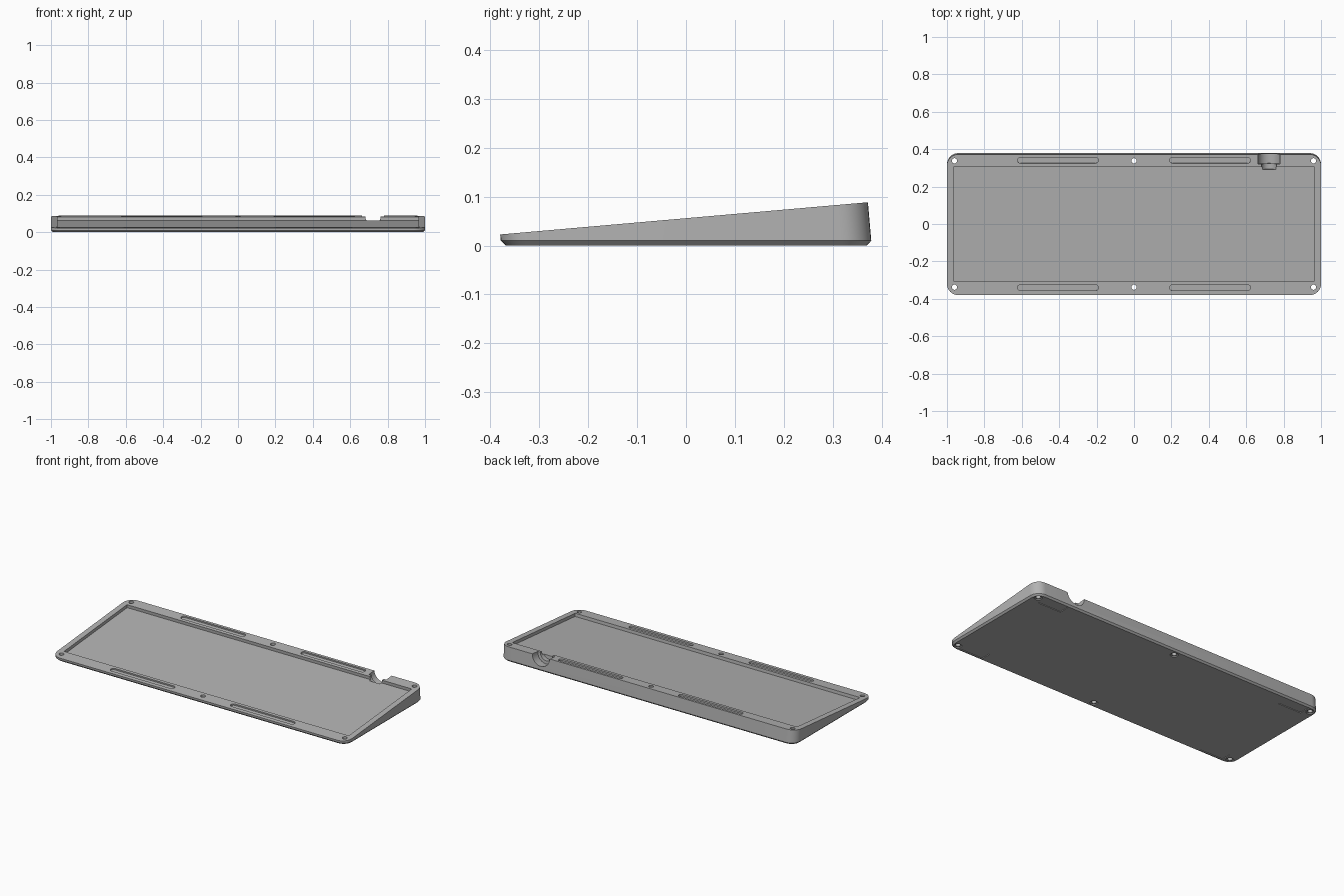
import bpy, bmesh, math
from mathutils import Matrix, Vector

if "Cube" in bpy.data.objects:
    bpy.data.objects.remove(bpy.data.objects["Cube"])

grey = bpy.data.materials.new("case grey")
grey.use_nodes = True
colour = (0.45, 0.45, 0.45, 1)
grey.diffuse_color = colour
grey.node_tree.nodes["Principled BSDF"].inputs["Base Color"].default_value = colour

# Sloped frame: local z = 0 is the top face of the wedge
SLOPE = Matrix.Translation((0, -0.004, 0.0555)) @ Matrix.Rotation(math.radians(5), 4, 'X')
FLAT = Matrix.Identity(4)


def rounded_outline(cx, cy, hx, hy, r, steps=8):
    """Outline of a rectangle with round corners (sharp when r is 0)."""
    if r == 0:
        return [(cx + hx, cy + hy), (cx - hx, cy + hy), (cx - hx, cy - hy), (cx + hx, cy - hy)]
    pts = []
    for q, (sx, sy) in enumerate([(1, 1), (-1, 1), (-1, -1), (1, -1)]):
        for i in range(steps + 1):
            a = math.pi / 2 * (q + i / steps)
            pts.append((cx + sx * (hx - r) + r * math.cos(a), cy + sy * (hy - r) + r * math.sin(a)))
    return pts


def prism(outline, z0, z1, matrix):
    bm = bmesh.new()
    face = bm.faces.new([bm.verts.new((x, y, z0)) for x, y in outline])
    ext = bmesh.ops.extrude_face_region(bm, geom=[face])
    top = [v for v in ext["geom"] if isinstance(v, bmesh.types.BMVert)]
    bmesh.ops.translate(bm, verts=top, vec=(0, 0, z1 - z0))
    bmesh.ops.remove_doubles(bm, verts=bm.verts, dist=1e-5)
    bmesh.ops.transform(bm, matrix=matrix, verts=bm.verts)
    bmesh.ops.recalc_face_normals(bm, faces=bm.faces)
    return bm


def add_object(name, bm):
    mesh = bpy.data.meshes.new(name)
    bm.to_mesh(mesh)
    bm.free()
    mesh.materials.append(grey)
    obj = bpy.data.objects.new(name, mesh)
    bpy.context.collection.objects.link(obj)
    return obj


# Wedge body: sloped slab sliced flat at the floor, bottom rim chamfered
bm = prism(rounded_outline(0, 0, 1, 0.3775, 0.06), -0.2, 0, SLOPE)
bmesh.ops.bisect_plane(bm, geom=bm.verts[:] + bm.edges[:] + bm.faces[:],
                       plane_co=(0, 0, 0), plane_no=(0, 0, -1), clear_outer=True)
rim = [e for e in bm.edges if e.is_boundary]
bmesh.ops.holes_fill(bm, edges=rim)
bmesh.ops.recalc_face_normals(bm, faces=bm.faces)
rim = [e for e in bm.edges if all(abs(v.co.z) < 1e-5 for v in e.verts)]
bmesh.ops.bevel(bm, geom=rim, offset=0.01, segments=1, affect='EDGES')
body = add_object("case_body", bm)

cutters = []


def cut(name, outline, z0, z1, matrix=FLAT):
    obj = add_object(name, prism(outline, z0, z1, matrix))
    obj.hide_render = True
    mod = body.modifiers.new(name, 'BOOLEAN')
    mod.operation, mod.solver, mod.object = 'DIFFERENCE', 'EXACT', obj
    cutters.append(obj)


def circle(cx, cy, r):
    return rounded_outline(cx, cy, r, r, r, 6)


# Main tray
cut("tray_cutter", rounded_outline(0, 0.003, 0.965, 0.306, 0), -0.019, 0.1, SLOPE)

for sy in (-1, 1):
    # Long shallow slots along the front and back rims
    for sx in (-1, 1):
        cut("slot_cutter", rounded_outline(sx * 0.407, 0.004 + sy * 0.342, 0.216, 0.016, 0.016),
            -0.009, 0.1, SLOPE)
        # Foot recesses underneath
        cut("foot_cutter", rounded_outline(sx * 0.848, sy * 0.329, 0.078, 0.031, 0), -0.1, 0.004)
    # Screw holes with a wider seat underneath
    for x in (-0.96, 0, 0.96):
        cut("screw_cutter", circle(x, sy * 0.338, 0.014), -0.1, 0.2)
        cut("screw_seat_cutter", circle(x, sy * 0.338, 0.022), -0.1, 0.006)

# Stepped round cable notch through the back rim
LIE = SLOPE @ Matrix.Rotation(math.radians(90), 4, 'X')
for r, y0, y1 in ((0.059, 0.325, 0.5), (0.041, 0.295, 0.35)):
    cut("cable_notch_cutter", circle(0.722, 0, r), -y1, -y0, LIE)

# Bake the cuts and drop the cutters
bpy.context.view_layer.update()
graph = bpy.context.evaluated_depsgraph_get()
baked = bpy.data.meshes.new_from_object(body.evaluated_get(graph))
body.modifiers.clear()
body.data = baked
baked.materials.clear()
baked.materials.append(grey)
for p in baked.polygons:
    p.material_index = 0
for obj in cutters:
    bpy.data.objects.remove(obj)

bpy.ops.object.select_all(action='DESELECT')
body.select_set(True)
bpy.context.view_layer.objects.active = body
bpy.ops.object.shade_smooth_by_angle(angle=math.radians(25))
